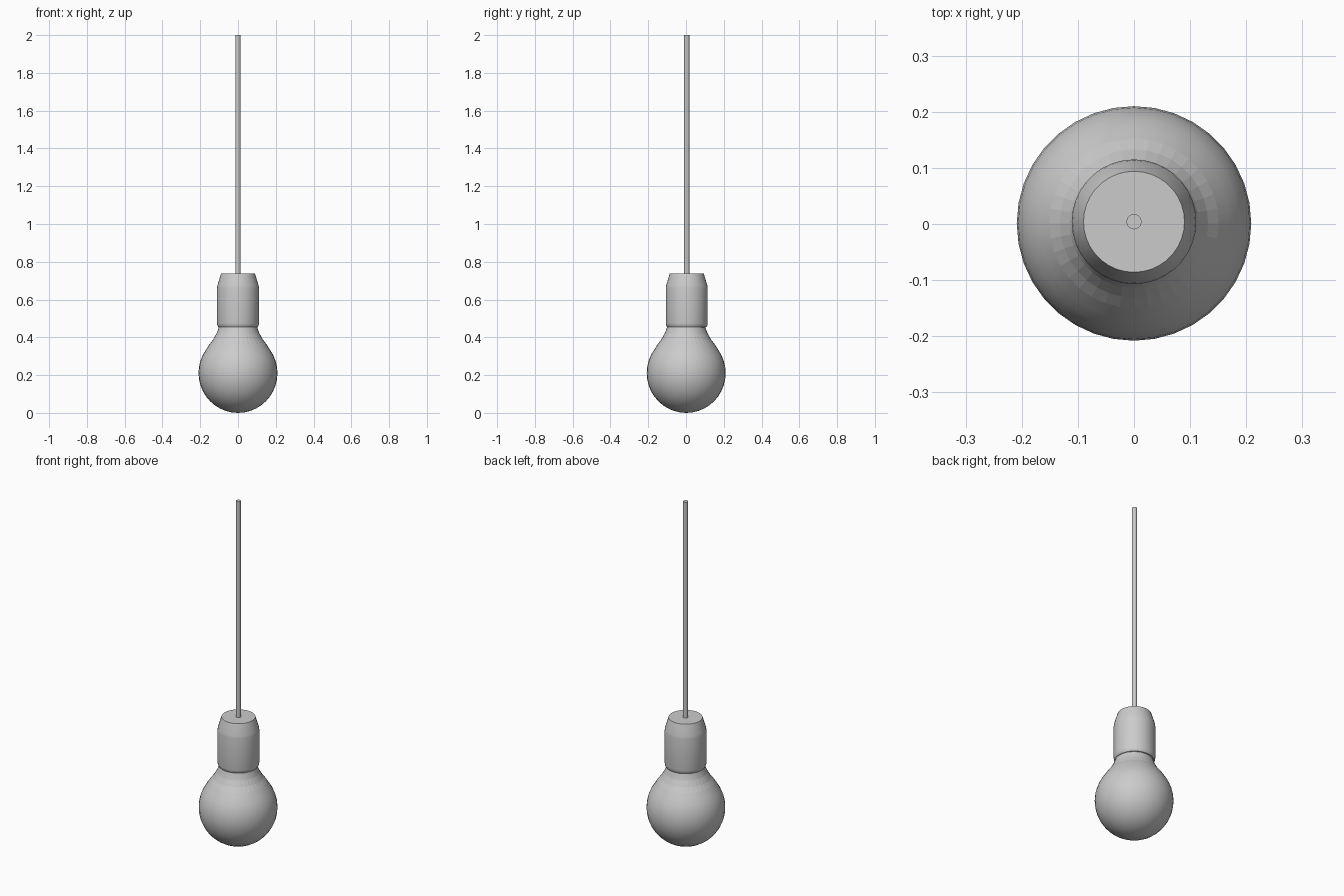
import bpy, bmesh
from math import sin, cos, radians, tau

if "Cube" in bpy.data.objects:
    bpy.data.objects.remove(bpy.data.objects["Cube"])


def lathe(name, profile, sides, y=0.0, flat=None, angle=30):
    """Revolve (radius, z) points about z; a zero radius makes a pole."""
    bm = bmesh.new()
    rings = []
    for r, z in profile:
        n = sides if r > 0 else 1
        rings.append([bm.verts.new((r * cos(tau * i / sides), y + r * sin(tau * i / sides), z))
                      for i in range(n)])
    for a, b in zip(rings, rings[1:]):
        for i in range(sides):
            j = (i + 1) % sides
            if len(a) == 1:
                bm.faces.new((a[0], b[j], b[i]))
            elif len(b) == 1:
                bm.faces.new((a[i], a[j], b[0]))
            else:
                bm.faces.new((a[i], a[j], b[j], b[i]))
    for ring in (rings[0], rings[-1]):
        if len(ring) > 1:
            bm.faces.new(ring)
    bmesh.ops.recalc_face_normals(bm, faces=bm.faces)
    mesh = bpy.data.meshes.new(name)
    bm.to_mesh(mesh)
    bm.free()
    obj = bpy.data.objects.new(name, mesh)
    bpy.context.collection.objects.link(obj)
    bpy.ops.object.select_all(action='DESELECT')
    obj.select_set(True)
    bpy.context.view_layer.objects.active = obj
    bpy.ops.object.shade_smooth_by_angle(angle=radians(angle))
    # faceted band
    if flat:
        for p in mesh.polygons:
            if flat[0] < p.center.z < flat[1]:
                p.use_smooth = False
    return obj


# Glass bulb: globe flowing into a narrow neck that enters the socket
globe = [(0.209 * sin(radians(t)), 0.211 - 0.211 * cos(radians(t))) for t in range(9, 127, 9)]
neck = [(0.151, 0.363), (0.132, 0.388), (0.115, 0.418), (0.104, 0.445), (0.098, 0.47), (0.095, 0.50)]
lathe("bulb", [(0, 0)] + globe + neck, 36, 0.001, flat=(0.365, 0.43))

# Socket: cylinder with tapered top and rounded lower rim
lathe("socket", [(0.096, 0.452), (0.104, 0.455), (0.109, 0.463), (0.111, 0.475),
                 (0.111, 0.66), (0.109, 0.675), (0.09, 0.738)], 36, 0.004)

# Hanging cord
lathe("cord", [(0.0135, 0.72), (0.0135, 2.0)], 16, 0.004, angle=40)
